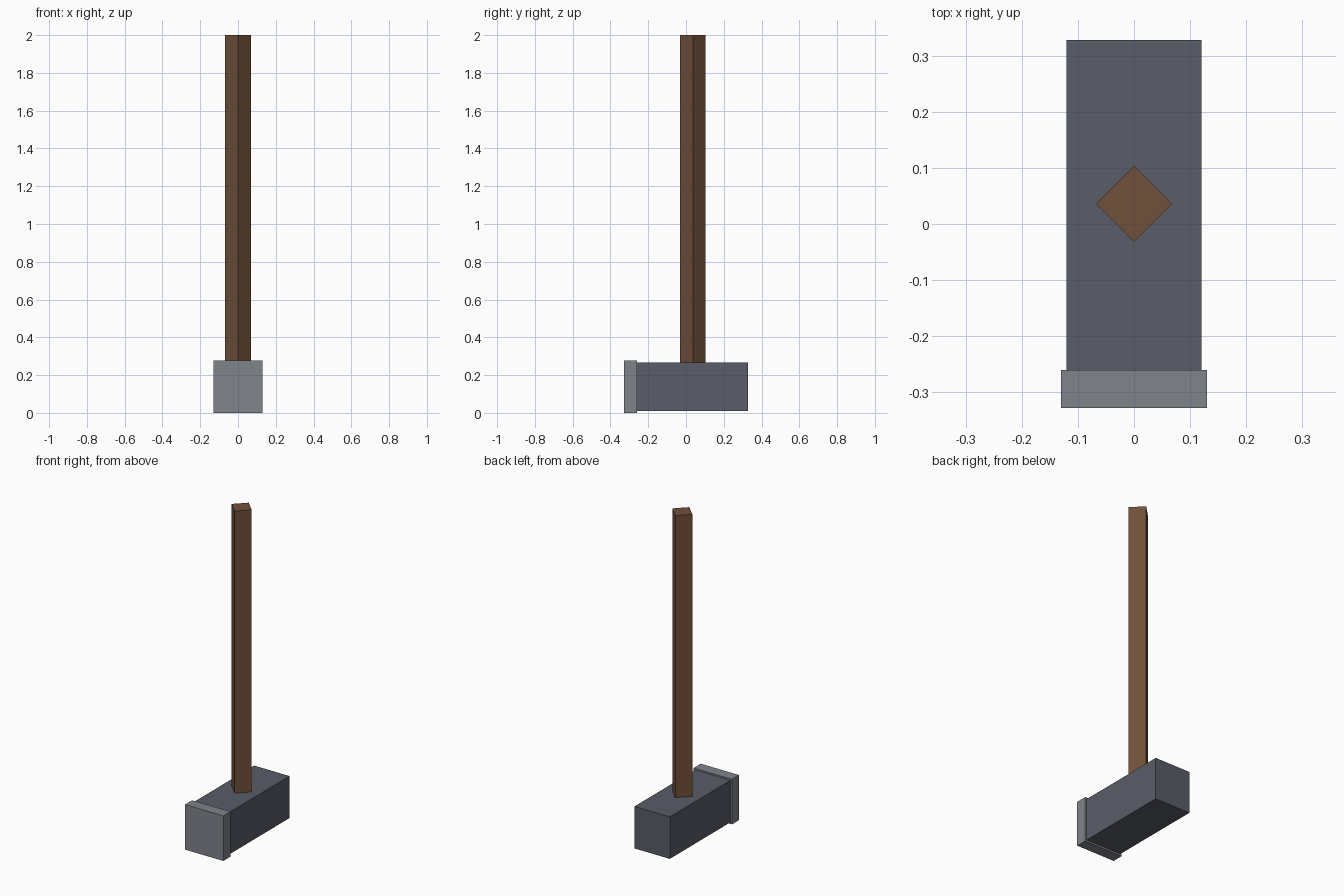
import bpy
import math

if "Cube" in bpy.data.objects:
    bpy.data.objects.remove(bpy.data.objects["Cube"])


def material(name, rgb):
    m = bpy.data.materials.new(name)
    m.diffuse_color = (*rgb, 1.0)
    m.use_nodes = True
    m.node_tree.nodes["Principled BSDF"].inputs["Base Color"].default_value = m.diffuse_color
    return m


def box(name, low, high, mat, turn=0.0):
    """Box between two corners, optionally turned about its vertical axis."""
    centre = [(a + b) / 2 for a, b in zip(low, high)]
    bpy.ops.mesh.primitive_cube_add(size=1, location=centre, rotation=(0, 0, turn))
    ob = bpy.context.object
    ob.name = name
    ob.scale = [b - a for a, b in zip(low, high)]
    bpy.ops.object.transform_apply(location=False, rotation=True, scale=True)
    ob.data.materials.append(mat)
    return ob


wood = material("brown wood", (0.16, 0.08, 0.042))
iron = material("dark iron", (0.102, 0.108, 0.138))
steel = material("light steel", (0.215, 0.227, 0.254))

# Hammer head block and its slightly wider striking plate
box("hammer_head", (-0.12, -0.26, 0.01), (0.12, 0.328, 0.268), iron)
box("striking_plate", (-0.13, -0.328, 0.0), (0.13, -0.26, 0.277), steel)

# Square handle set corner-forward, sunk into the head
h = 0.068 / math.sqrt(2)
box("handle", (-h, 0.036 - h, 0.14), (h, 0.036 + h, 2.0), wood, math.radians(45))
